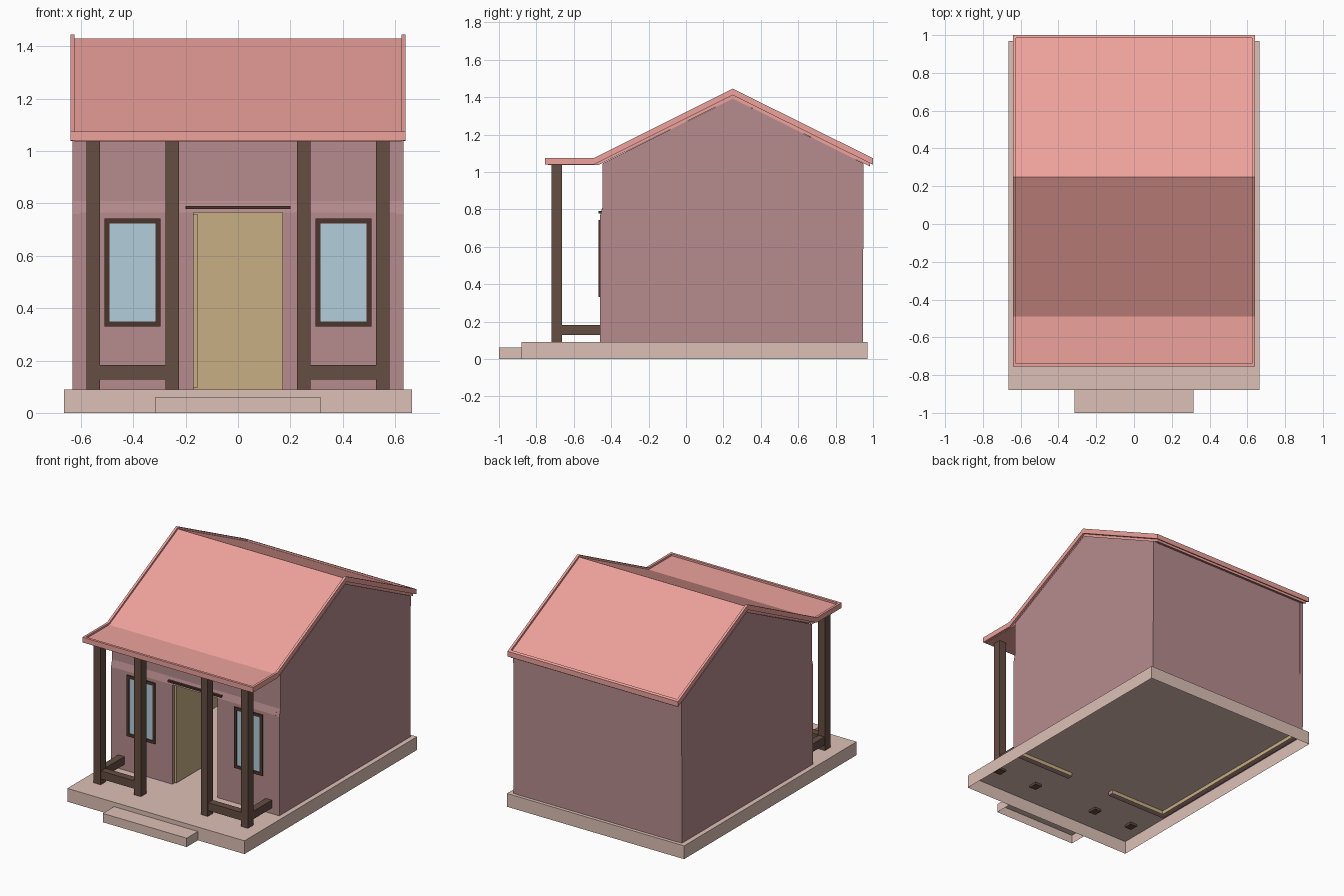
import bpy, bmesh

if "Cube" in bpy.data.objects:
    bpy.data.objects.remove(bpy.data.objects["Cube"])


def material(name, rgb):
    m = bpy.data.materials.new(name)
    m.diffuse_color = (*rgb, 1)
    m.use_nodes = True
    m.node_tree.nodes["Principled BSDF"].inputs["Base Color"].default_value = m.diffuse_color
    return m


ROOF = material("roof_red", (0.85, 0.36, 0.33))
WALL = material("wall_mauve", (0.47, 0.26, 0.27))
STONE = material("pale_stone", (0.72, 0.53, 0.46))
WOOD = material("dark_wood", (0.13, 0.075, 0.055))
TRIM = material("trim_wood", (0.07, 0.035, 0.025))
TAN = material("interior_tan", (0.58, 0.43, 0.23))
GLASS = material("glass_blue", (0.45, 0.62, 0.72))


def prism(name, profile, x0, x1, mat, open_bottom=False):
    """Extrude a (y, z) profile from x0 to x1."""
    bm = bmesh.new()
    a = [bm.verts.new((x0, y, z)) for y, z in profile]
    b = [bm.verts.new((x1, y, z)) for y, z in profile]
    bm.faces.new(a)
    bm.faces.new(b[::-1])
    n = len(a)
    for i in range(n):
        j = (i + 1) % n
        bm.faces.new((a[i], b[i], b[j], a[j]))
    bmesh.ops.recalc_face_normals(bm, faces=bm.faces)
    if open_bottom:
        low = [f for f in bm.faces if f.normal.z < -0.9]
        bmesh.ops.delete(bm, geom=low, context="FACES_ONLY")
    me = bpy.data.meshes.new(name)
    bm.to_mesh(me)
    bm.free()
    me.materials.append(mat)
    ob = bpy.data.objects.new(name, me)
    bpy.context.collection.objects.link(ob)
    return ob


def box(name, x0, x1, y0, y1, z0, z1, mat, open_bottom=False):
    return prism(name, [(y0, z0), (y1, z0), (y1, z1), (y0, z1)], x0, x1, mat, open_bottom)


def pair(maker, name, x0, x1, *args):
    """Make the part on the right and its mirror on the left."""
    maker("right_" + name, x0, x1, *args)
    maker("left_" + name, -x1, -x0, *args)


def prism_x(name, x0, x1, profile, mat):
    return prism(name, profile, x0, x1, mat)


# Hollow plinth and step
box("plinth", -0.665, 0.665, -0.88, 0.97, 0, 0.09, STONE, True)
box("step", -0.315, 0.315, -1.0, -0.88, 0, 0.06, STONE, True)

# Gable walls with tan inner lining
gable = [(-0.46, 0.065), (0.945, 0.065), (0.95, 1.045), (0.25, 1.392),
         (-0.447, 1.045), (-0.447, 0.81), (-0.46, 0.76)]
lining = [(-0.43, 0.065), (0.92, 0.065), (0.92, 1.06), (0.25, 1.392), (-0.43, 1.05)]
pair(prism_x, "gable_wall", 0.605, 0.632, gable, WALL)
pair(prism_x, "gable_lining", 0.595, 0.605, lining, TAN)

# Back wall
box("back_wall", -0.605, 0.605, 0.925, 0.947, 0.065, 1.045, WALL)
box("back_lining", -0.595, 0.595, 0.915, 0.925, 0.065, 1.05, TAN)

# Front wall around the doorway
lower = [(-0.46, 0.065), (-0.43, 0.065), (-0.43, 0.765), (-0.46, 0.765)]
upper = [(-0.46, 0.765), (-0.43, 0.765), (-0.43, 1.05), (-0.447, 1.045), (-0.447, 0.81)]
pair(prism_x, "front_wall", 0.17, 0.605, lower, WALL)
pair(box, "front_lining", 0.17, 0.595, -0.43, -0.42, 0.065, 0.765, TAN)
prism("front_wall_top", upper, -0.605, 0.605, WALL)
box("front_lining_top", -0.595, 0.595, -0.43, -0.42, 0.765, 1.05, TAN)

# Open door leaf and door hood
box("door_leaf", -0.17, -0.154, -0.44, -0.12, 0.095, 0.76, TAN)
box("door_hood", -0.2, 0.2, -0.468, -0.445, 0.778, 0.79, TRIM)

# Windows
for s, side in ((-1, "left"), (1, "right")):
    c = s * 0.403
    w, t, z0, z1 = 0.107, 0.02, 0.33, 0.743
    for e, edge in ((-1, "left"), (1, "right")):
        xs = sorted((c + e * w, c + e * (w - t)))
        box(f"{side}_window_{edge}_frame", *xs, -0.468, -0.44, z0, z1, TRIM)
    for a, edge in ((z0, "bottom"), (z1 - t, "top")):
        box(f"{side}_window_{edge}_frame", c - w + t, c + w - t, -0.468, -0.44, a, a + t, TRIM)
    box(f"{side}_window_glass", c - w + t, c + w - t, -0.463, -0.44, z0 + t, z1 - t, GLASS)

# Porch posts and rails
for x in (0.225, 0.527):
    pair(box, "porch_post", x, x + 0.052, -0.72, -0.662, 0.075, 1.045, WOOD)
pair(box, "front_rail", 0.277, 0.527, -0.715, -0.667, 0.128, 0.182, WOOD)
pair(box, "side_rail", 0.53, 0.576, -0.662, -0.45, 0.128, 0.182, WOOD)

# Roof slab sunk slightly inside a raised rim
rim = [(-0.755, 1.075), (-0.49, 1.075), (0.25, 1.445), (1.0, 1.073),
       (1.0, 1.038), (0.25, 1.41), (-0.49, 1.04), (-0.755, 1.04)]
slab = [(-0.738, 1.062), (-0.49, 1.062), (0.25, 1.43), (0.985, 1.065),
        (0.985, 1.028), (0.25, 1.392), (-0.47, 1.036), (-0.738, 1.036)]
prism("roof_slab", slab, -0.625, 0.625, ROOF)
pair(prism_x, "roof_rim", 0.624, 0.64, rim, ROOF)
box("front_fascia", -0.624, 0.624, -0.755, -0.738, 1.04, 1.075, ROOF)
prism("back_fascia", [(0.985, 1.08), (1.0, 1.073), (1.0, 1.038), (0.985, 1.045)],
      -0.624, 0.624, ROOF)
